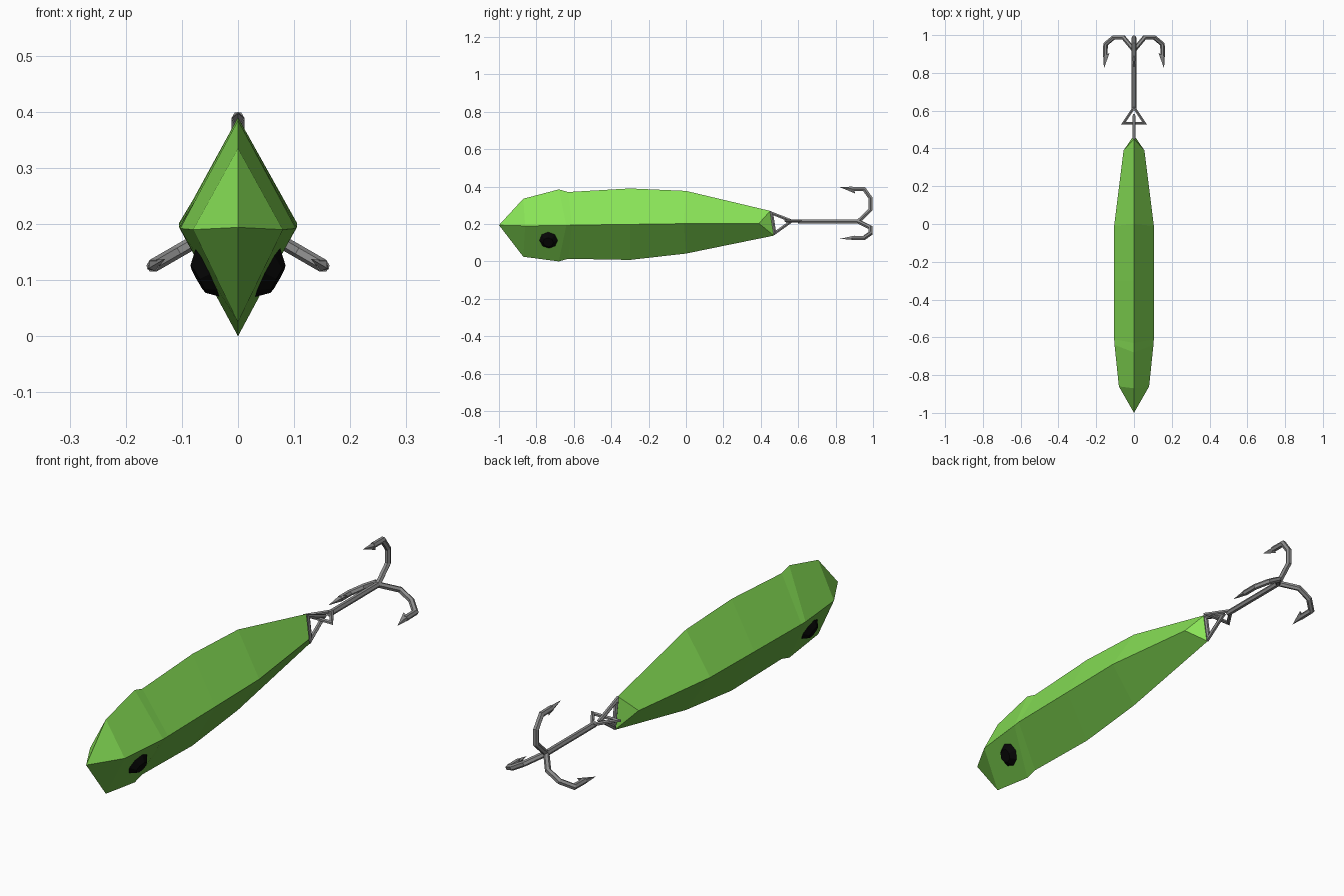
import bpy, bmesh, math
from mathutils import Vector, Matrix

if "Cube" in bpy.data.objects:
    bpy.data.objects.remove(bpy.data.objects["Cube"])


def material(name, rgb):
    m = bpy.data.materials.new(name)
    m.diffuse_color = (*rgb, 1)
    m.use_nodes = True
    m.node_tree.nodes["Principled BSDF"].inputs["Base Color"].default_value = m.diffuse_color
    return m


GREEN = material("light green back", (0.25, 0.77, 0.095))
BELLY = material("dark green belly", (0.13, 0.41, 0.05))
STEEL = material("grey steel", (0.27, 0.27, 0.27))
BLACK = material("eye black", (0.002, 0.002, 0.002))


def finish(name, bm, *mats):
    bmesh.ops.recalc_face_normals(bm, faces=bm.faces)
    me = bpy.data.meshes.new(name)
    bm.to_mesh(me)
    bm.free()
    for m in mats:
        me.materials.append(m)
    ob = bpy.data.objects.new(name, me)
    bpy.context.collection.objects.link(ob)
    return ob


def tube(bm, path, normal, radius, closed=False, sides=6):
    """Sweep a mitred wire along a planar path; normal is the plane's normal."""
    pts, normal, n = [Vector(p) for p in path], Vector(normal), len(path)
    rings = []
    for i, p in enumerate(pts):
        a = pts[i - 1] if closed or i > 0 else None
        b = pts[(i + 1) % n] if closed or i < n - 1 else None
        d1 = (p - a).normalized() if a else (b - p).normalized()
        d2 = (b - p).normalized() if b else d1
        t = (d1 + d2).normalized()
        side = normal.cross(t) / max(t.dot(d1), 0.45)
        rings.append([bm.verts.new(p + radius * (normal * math.cos(k * math.tau / sides)
                                                + side * math.sin(k * math.tau / sides)))
                      for k in range(sides)])
    for i in range(n if closed else n - 1):
        r, s = rings[i], rings[(i + 1) % n]
        for k in range(sides):
            j = (k + 1) % sides
            bm.faces.new((r[k], r[j], s[j], s[k]))
    if not closed:
        bm.faces.new(rings[0])
        bm.faces.new(rings[-1])


# Body: diamond sections (top y, top z, side y, side x, side z, bottom y, bottom z)
sections = [
    (-0.87, 0.335, -0.86, 0.080, 0.190, -0.87, 0.025),
    (-0.68, 0.385, -0.64, 0.103, 0.192, -0.68, 0.000),
    (-0.63, 0.371, -0.61, 0.105, 0.194, -0.63, 0.014),
    (-0.30, 0.390, -0.30, 0.105, 0.198, -0.30, 0.008),
    (0.00, 0.377, -0.01, 0.105, 0.202, 0.00, 0.042),
    (0.45, 0.270, 0.39, 0.055, 0.203, 0.47, 0.138),
]
bm = bmesh.new()
rings = [[bm.verts.new(c) for c in ((0, ty, tz), (x, sy, sz), (0, by, bz), (-x, sy, sz))]
         for ty, tz, sy, x, sz, by, bz in sections]
nose = bm.verts.new((0, -1.0, 0.194))
for k in range(4):
    j = (k + 1) % 4
    faces = [bm.faces.new((nose, rings[0][k], rings[0][j]))]
    for r, s in zip(rings, rings[1:]):
        faces.append(bm.faces.new((r[k], r[j], s[j], s[k])))
    for f in faces:  # the two lower sides are the dark belly
        f.material_index = 1 if k in (1, 2) else 0
top, right, bottom, left = rings[-1]
bm.faces.new((top, right, bottom))
bm.faces.new((top, bottom, left))
finish("lure_body", bm, GREEN, BELLY)

# Eyes: low faceted domes on the lower side faces of the head
for sx, name in ((1, "right_eye"), (-1, "left_eye")):
    nrm = Vector((sx * 0.87, -0.09, -0.48)).normalized()
    mat = (Matrix.Translation(Vector((sx * 0.053, -0.735, 0.112)) + nrm * 0.009)
           @ nrm.to_track_quat('Z', 'Y').to_matrix().to_4x4())
    bm = bmesh.new()
    bmesh.ops.create_cone(bm, cap_ends=True, segments=8, radius1=0.051, radius2=0.028,
                          depth=0.024, matrix=mat)
    finish(name, bm, BLACK)

# Tail loop (upright triangle) and split ring (flat triangle)
bm = bmesh.new()
tube(bm, [(0, 0.458, 0.258), (0, 0.565, 0.216), (0, 0.475, 0.152)], (1, 0, 0), 0.009, True)
finish("tail_loop", bm, STEEL)
bm = bmesh.new()
tube(bm, [(-0.056, 0.534, 0.217), (0.056, 0.534, 0.217), (0, 0.618, 0.217)], (0, 0, 1), 0.008, True)
finish("split_ring", bm, STEEL)

# Treble hook: shank plus three barbed prongs spaced around it
AXIS = 0.213
bm = bmesh.new()
tube(bm, [(0, 0.60, AXIS), (0, 0.93, AXIS)], (1, 0, 0), 0.012)
finish("hook_shank", bm, STEEL)
prong = [(0.92, 0.0), (0.987, 0.064), (0.987, 0.125), (0.952, 0.174), (0.885, 0.175)]
for i, ang in enumerate((90, 210, 330)):
    out = Vector((math.cos(math.radians(ang)), 0, math.sin(math.radians(ang))))
    across = out.cross(Vector((0, 1, 0)))

    def at(y, r, w=0):
        return Vector((0, y, AXIS)) + out * r + across * w

    bm = bmesh.new()
    tube(bm, [at(y, r) for y, r in prong], across, 0.012)
    # barbed point
    barb = [bm.verts.new(p) for p in (at(0.822, 0.184), at(0.905, 0.150), at(0.89, 0.187),
                                      at(0.888, 0.176, 0.011), at(0.888, 0.176, -0.011))]
    tip, inner, outer, a, b = barb
    for s in (a, b):
        bm.faces.new((tip, inner, s))
        bm.faces.new((tip, s, outer))
        bm.faces.new((inner, outer, s))
    finish(f"hook_prong_{i + 1}", bm, STEEL)
